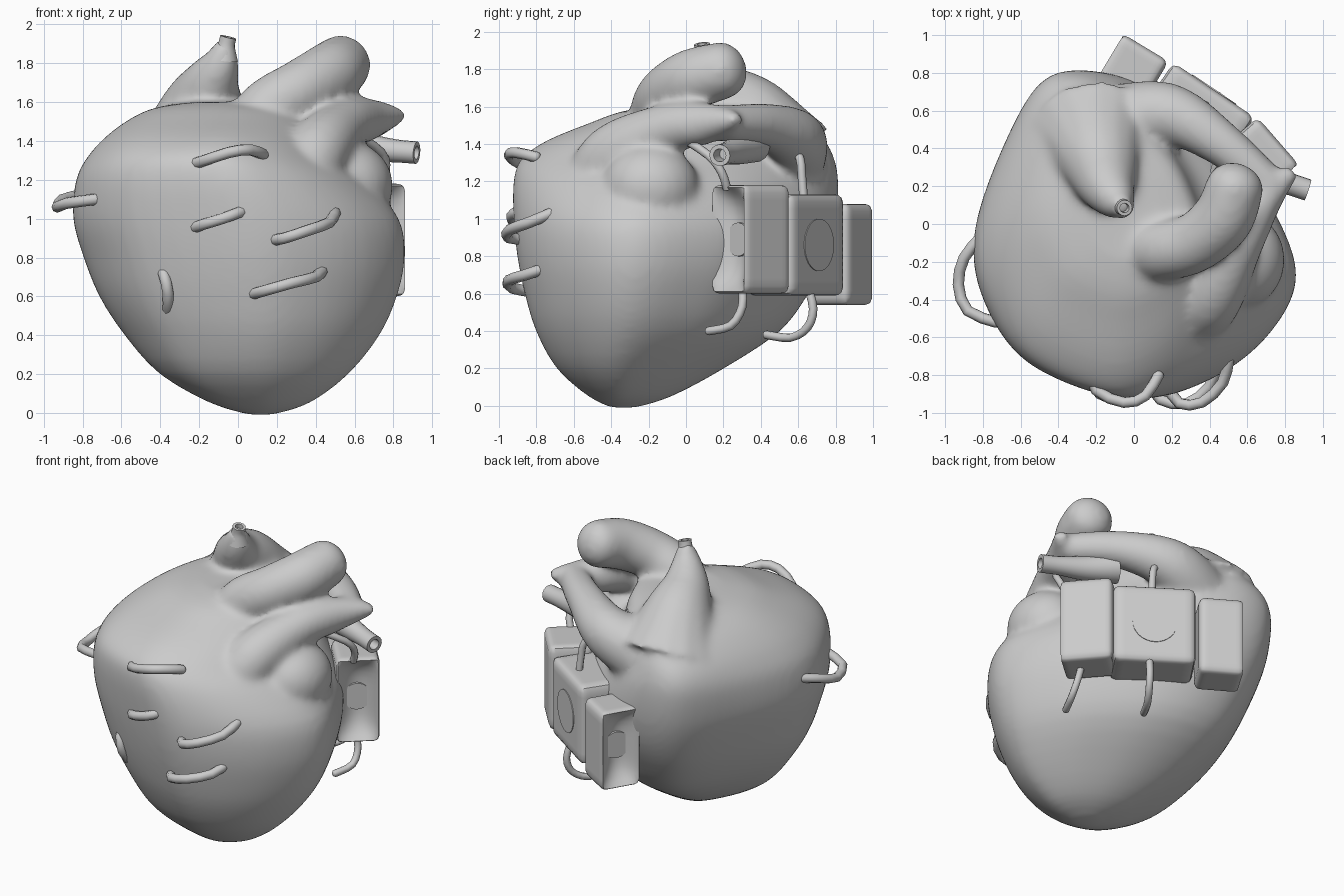
import bpy, bmesh, math
from mathutils import Vector, Matrix

if "Cube" in bpy.data.objects:
    bpy.data.objects.remove(bpy.data.objects["Cube"])


def finish(bm, name, angle=40):
    bmesh.ops.recalc_face_normals(bm, faces=bm.faces)
    me = bpy.data.meshes.new(name)
    bm.to_mesh(me)
    bm.free()
    ob = bpy.data.objects.new(name, me)
    bpy.context.collection.objects.link(ob)
    smooth(ob, angle)
    return ob


def smooth(ob, angle):
    bpy.ops.object.select_all(action='DESELECT')
    ob.select_set(True)
    bpy.context.view_layer.objects.active = ob
    bpy.ops.object.shade_smooth_by_angle(angle=math.radians(angle))


def catmull(pts, steps, closed=False):
    """Smooth curve through points of any dimension."""
    n, out = len(pts), []
    at = (lambda i: pts[i % n]) if closed else (lambda i: pts[max(0, min(n - 1, i))])
    for i in range(n if closed else n - 1):
        for k in range(steps):
            t = k / steps
            out.append([0.5 * (2 * b + (c - a) * t + (2 * a - 5 * b + 4 * c - d) * t * t
                               + (3 * b - a - 3 * c + d) * t ** 3)
                        for a, b, c, d in zip(at(i - 1), at(i), at(i + 1), at(i + 2))])
    if not closed:
        out.append(list(pts[-1]))
    return out


def loft(bm, rings):
    loops = [[bm.verts.new(p) for p in r] for r in rings]
    for a, b in zip(loops, loops[1:]):
        for i in range(len(a)):
            j = (i + 1) % len(a)
            bm.faces.new((a[i], a[j], b[j], b[i]))
    bm.faces.new(loops[0][::-1])
    bm.faces.new(loops[-1])


def tube(bm, pts, sides=16, steps=6, dome=False, hole=False):
    """Tube through (x, y, z, radius) points, with a domed or hollow end."""
    path = catmull(pts, steps)
    pos = [Vector(p[:3]) for p in path]
    rad = [p[3] for p in path]
    d = (pos[-1] - pos[-2]).normalized()
    e, r = pos[-1], rad[-1]
    if dome:
        for a in (25, 50, 75):
            pos.append(e + d * r * 0.8 * math.sin(math.radians(a)))
            rad.append(r * math.cos(math.radians(a)))
    tang = [(pos[min(i + 1, len(pos) - 1)] - pos[max(i - 1, 0)]).normalized() for i in range(len(pos))]
    if hole:
        pos += [e, e - d * r * 1.5]
        rad += [r * 0.6, r * 0.5]
        tang += [d, d]
    u = tang[0].orthogonal().normalized()
    rings, prev = [], tang[0]
    for p, q, t in zip(pos, rad, tang):
        u = prev.rotation_difference(t) @ u
        prev = t
        v = t.cross(u)
        rings.append([p + q * (u * math.cos(2 * math.pi * k / sides) + v * math.sin(2 * math.pi * k / sides))
                      for k in range(sides)])
    loft(bm, rings)


# Heart muscle: one outline fitted to the extents of each level
outline = catmull([(1, -.24), (.83, .22), (.59, .54), (.2, .86), (-.2, 1), (-.55, .93), (-.82, .52),
                   (-1, .0), (-.93, -.42), (-.63, -.79), (0, -1), (.45, -.9), (.82, -.62)], 5, True)
levels = [  # z, x min, x max, y min, y max
    (-.01, .06, .18, -.4, -.27), (.05, -.14, .37, -.52, -.08), (.2, -.4, .57, -.69, .2),
    (.4, -.58, .73, -.8, .5), (.6, -.71, .82, -.86, .65), (.8, -.79, .86, -.9, .75),
    (1.0, -.845, .83, -.92, .8), (1.2, -.83, .66, -.92, .81), (1.32, -.77, .5, -.88, .79),
    (1.42, -.68, .42, -.74, .74), (1.51, -.56, .37, -.52, .65), (1.57, -.43, .3, -.36, .54),
    (1.6, -.25, .15, -.2, .4)]
heart = bmesh.new()
loft(heart, [[((a + b) / 2 + x * (b - a) / 2, (c + d) / 2 + y * (d - c) / 2, z) for x, y in outline]
             for z, a, b, c, d in catmull(levels, 3)])

# Great vessels, merged into the muscle
tube(heart, [(.06, -.15, 1.42, .17), (.16, -.14, 1.56, .165), (.32, -.1, 1.66, .16),
             (.47, .03, 1.745, .165), (.535, .2, 1.795, .155)], dome=True)
tube(heart, [(.27, -.52, 1.08, .17), (.4, -.4, 1.33, .17), (.54, -.13, 1.475, .135),
             (.66, .1, 1.51, .115), (.82, .26, 1.53, .05)], dome=True)
tube(heart, [(.72, .2, 1.51, .1), (.47, .42, 1.5, .12), (.18, .58, 1.42, .17), (-.1, .52, 1.3, .22)])
tube(heart, [(-.2, .44, 1.34, .36), (-.18, .34, 1.55, .235), (-.14, .2, 1.69, .155),
             (-.09, .12, 1.8, .1), (-.06, .09, 1.91, .05)])
# Left auricle lobe
bmesh.ops.create_uvsphere(heart, u_segments=24, v_segments=16, radius=1,
                          matrix=Matrix.Translation((.56, -.19, 1.17)) @ Matrix.Diagonal((.24, .26, .23, 1)))
body = finish(heart, "heart_body")
mod = body.modifiers.new("blend", 'REMESH')
mod.mode = 'VOXEL'
mod.voxel_size = 0.02
mod = body.modifiers.new("soften", 'SMOOTH')
mod.factor = 0.5
mod.iterations = 18
for m in ("blend", "soften"):
    bpy.ops.object.modifier_apply(modifier=m)
smooth(body, 180)

# Open vessel ends
for name, pts in {
    "upper_vein_tip": [(-.07, .1, 1.82, .07), (-.06, .09, 1.89, .045), (-.05, .085, 1.935, .042)],
    "side_vein": [(.45, .36, 1.4, .1), (.62, .28, 1.37, .08), (.8, .22, 1.35, .06), (.92, .18, 1.34, .058)],
}.items():
    bm = bmesh.new()
    tube(bm, pts, hole=True)
    finish(bm, name)

# Curved staples stitched through the muscle
staples = [
    [(-.25, -.74, 1.28), (-.2, -.88, 1.29), (-.05, -.945, 1.34), (.06, -.91, 1.355), (.13, -.8, 1.33)],
    [(-.23, -.82, .95), (-.18, -.9, .97), (-.08, -.93, 1.0), (0, -.92, 1.03), (.06, -.84, 1.05)],
    [(.18, -.86, .89), (.24, -.95, .9), (.36, -.945, .94), (.47, -.84, .98), (.5, -.72, 1.03)],
    [(.07, -.82, .61), (.14, -.93, .63), (.28, -.95, .67), (.4, -.86, .7), (.44, -.74, .74)],
    [(-.4, -.68, .76), (-.38, -.75, .71), (-.36, -.755, .62), (-.36, -.68, .53)],
    [(-.82, -.08, 1.12), (-.9, -.18, 1.1), (-.93, -.32, 1.06), (-.88, -.46, 1.08), (-.73, -.52, 1.1)]]
for i, pts in enumerate(staples):
    bm = bmesh.new()
    tube(bm, [(*p, .03) for p in pts], sides=8, steps=2, dome=True)
    finish(bm, f"staple_{i + 1}", 60)

# Wires between the device and the heart
wires = [
    [(.42, .65, .64), (.44, .68, .52), (.42, .65, .42), (.36, .56, .365), (.28, .43, .38)],
    [(.68, .3, .64), (.71, .3, .53), (.71, .24, .43), (.66, .12, .4)],
    [(.38, .63, 1.1), (.37, .62, 1.22), (.35, .61, 1.32), (.27, .57, 1.4)],
    [(.73, .22, 1.16), (.76, .19, 1.25), (.74, .12, 1.34), (.6, -.03, 1.44)]]
for i, pts in enumerate(wires):
    bm = bmesh.new()
    tube(bm, [(*p, .023) for p in pts], sides=8, steps=3, dome=True)
    finish(bm, f"wire_{i + 1}", 60)


def device_box(name, center, size, turn, end=0, r=.04):
    """Rounded block; end = -1 or 1 hollows that end into a bowl."""
    h = Vector(size) / 2
    place = Matrix.Translation(center) @ Matrix.Rotation(math.radians(turn), 4, 'Z')
    bm = bmesh.new()
    bmesh.ops.create_cube(bm, size=2)
    bmesh.ops.subdivide_edges(bm, edges=bm.edges[:], cuts=13, use_grid_fill=True)
    for v in bm.verts:
        c = v.co.copy()
        p = Vector([a * b for a, b in zip(c, h)])
        q = Vector([max(-(b - r), min(b - r, a)) for a, b in zip(p, h)])
        p = q + (p - q).normalized() * r
        if end and c.x * end > .999:
            p.x -= end * .1 * (1 - c.y ** 2) * (1 - c.z ** 4)
        v.co = place @ p
    finish(bm, name, 35)
    # Round plate on the hollow end, or on the outer face
    bm = bmesh.new()
    if end:
        m = Matrix.Translation((end * (h.x - .09), 0, 0)) @ Matrix.Rotation(math.pi / 2, 4, 'Y')
    else:
        m = Matrix.Translation((0, h.y - .005, 0)) @ Matrix.Rotation(math.pi / 2, 4, 'X')
    bmesh.ops.create_cone(bm, cap_ends=True, segments=32, radius1=.09 if end else .14,
                          radius2=.09 if end else .14, depth=.02, matrix=place @ m)
    finish(bm, name + "_plate", 35)


# Three-block device on the back
device_box("device_left_block", (-.01, .82, .81), (.29, .27, .54), -31, end=-1)
device_box("device_middle_block", (.34, .585, .86), (.52, .3, .54), -34)
device_box("device_right_block", (.66, .345, .89), (.34, .28, .58), -49, end=1)
